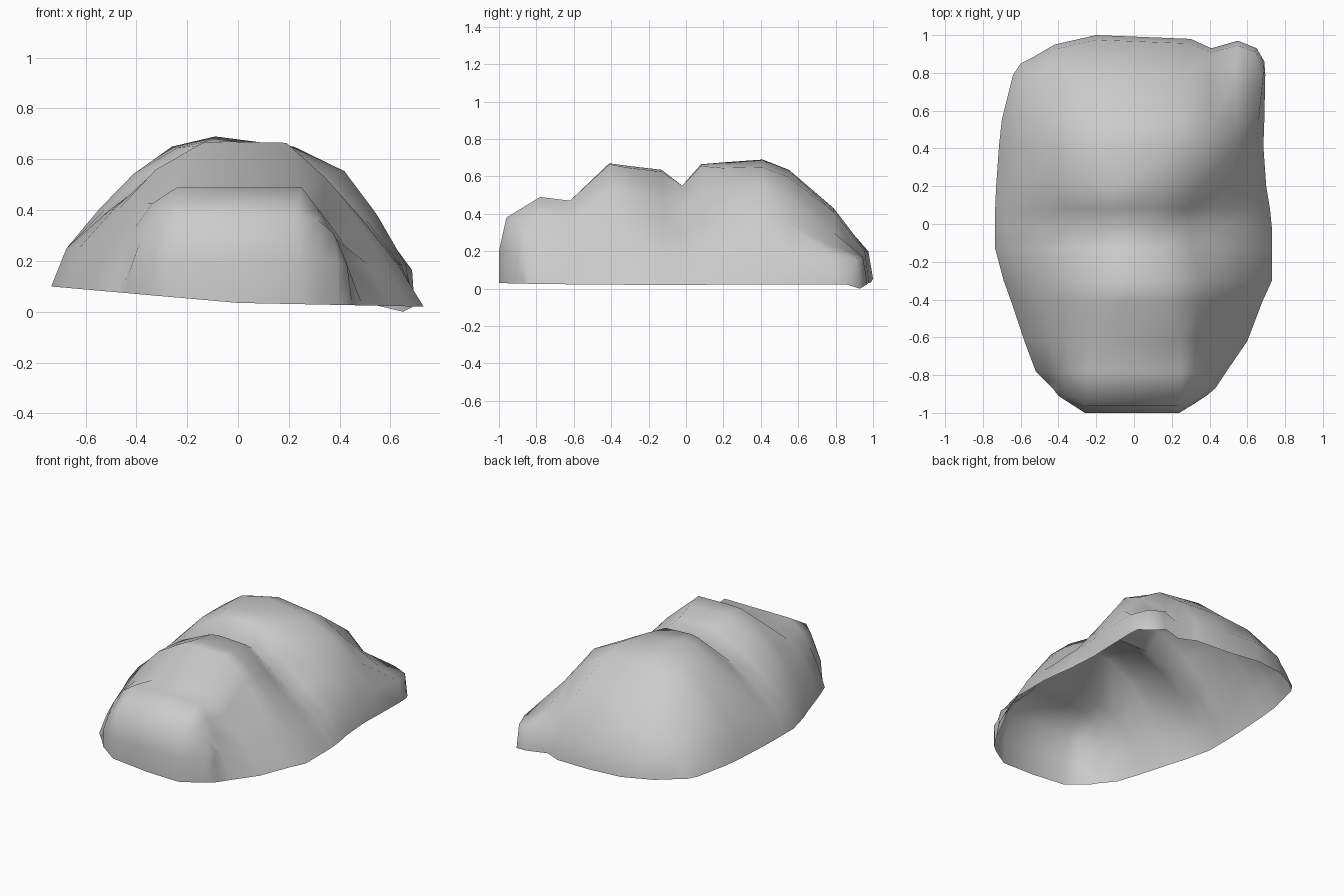
import bpy, bmesh


def base_z(x):
    # the rim of the shell rises toward the left
    return 0.035 - (0.02 if x > 0 else 0.088) * x


def flank(rim_x, top_x, top_z, inset, low, bulge):
    # one side of a cross-section, from the rim up to the shoulder
    side = 1 if rim_x > 0 else -1
    z = base_z(rim_x)
    lx, lz = rim_x - side * inset, z + min(low, top_z * 0.35)
    pts = [(rim_x, z), (lx, lz)]
    for t, k in ((1 / 3, 0.85), (2 / 3, 1.15)):
        pts.append((lx + (top_x - lx) * t + side * bulge * k,
                    lz + (top_z - lz) * t + bulge * k))
    return pts + [(top_x, top_z)]


def rib(y, xl, xr, tl, tr, zt, drop, bulge_l, bulge_r, inset_r):
    # one whole cross-section: left rim, over the top, right rim
    left = flank(xl, tl, zt - drop, 0.06, 0.15, bulge_l)
    right = flank(xr, tr, zt - drop, inset_r, 0.165, bulge_r)
    middle = [((tl + tr) / 2 - 0.07, zt)]
    return [(x, y, z) for x, z in left + middle + right[::-1]]


def end_wall(xs, ys, levels):
    # rounded end: base row, then rows that shrink inward as they rise
    rows = [[(x, y, base_z(x)) for x, y in zip(xs, ys)]]
    for scale_x, scale_y, zs in levels:
        row = [(x * scale_x, y * scale_y, z) for x, y, z in zip(xs, ys, zs)]
        row[0], row[-1] = rows[0][0], rows[0][-1]
        rows.append(row)
    return rows


# blunt front end
front = end_wall(
    [-0.47, -0.43, -0.40, -0.33, -0.26, 0, 0.24, 0.33, 0.39, 0.43, 0.45],
    [-0.83, -0.87, -0.91, -0.955, -1, -1, -1, -0.945, -0.905, -0.87, -0.84],
    [(1, 1, [0, .15, .18, .2, .2, .2, .2, .2, .2, .18, 0]),
     (0.96, 0.96, [0, .21, .28, .35, .38, .38, .38, .36, .31, .23, 0])])

# ribs: y, rim left/right, top left/right, height, shoulder drop,
# bulge left/right, inset of the right flank
ribs = [rib(*r) for r in [
    (-0.78, -0.52, 0.49, -0.24, 0.25, 0.49, 0.00, 0.02, 0.01, 0.07),
    (-0.62, -0.58, 0.60, -0.22, 0.25, 0.47, 0.00, 0.03, -0.01, 0.09),
    (-0.41, -0.65, 0.68, -0.14, 0.19, 0.67, 0.005, 0.03, 0.02, 0.10),
    (-0.30, -0.69, 0.73, -0.13, 0.18, 0.655, 0.01, 0.03, 0.02, 0.10),
    (-0.13, -0.735, 0.73, -0.12, 0.15, 0.635, 0.01, 0.025, 0.0, 0.10),
    (-0.02, -0.735, 0.73, -0.12, 0.13, 0.55, 0.00, 0.035, 0.0, 0.10),
    (0.08, -0.735, 0.72, -0.15, 0.10, 0.665, 0.01, 0.025, -0.005, 0.08),
    (0.20, -0.73, 0.70, -0.24, 0.17, 0.675, 0.03, 0.025, 0.025, 0.06),
    (0.41, -0.715, 0.685, -0.26, 0.22, 0.69, 0.04, 0.02, 0.05, 0.04),
    (0.55, -0.70, 0.69, -0.26, 0.25, 0.635, 0.04, 0.02, 0.03, 0.03),
    (0.79, -0.64, 0.695, -0.28, 0.29, 0.43, 0.02, 0.01, -0.025, 0.01)]]

# back end with the small lobe in the right corner
back = end_wall(
    [-0.60, -0.54, -0.48, -0.42, -0.20, 0.05, 0.30, 0.41, 0.55, 0.65, 0.69],
    [0.85, 0.88, 0.915, 0.95, 1, 0.99, 0.98, 0.93, 0.97, 0.935, 0.86],
    [(0.99, 0.975, [0, .17, .18, .2, .2, .2, .2, .16, .17, .16, 0])])
back[0][-2] = (0.65, 0.93, 0.0)

rows = front + ribs + back[::-1]

# open shell skinned over the rows
bm = bmesh.new()
grid = [[bm.verts.new(p) for p in row] for row in rows]
for a, b in zip(grid, grid[1:]):
    for i in range(len(a) - 1):
        bm.faces.new((a[i], a[i + 1], b[i + 1], b[i]))
bmesh.ops.remove_doubles(bm, verts=bm.verts, dist=0.0005)
bmesh.ops.recalc_face_normals(bm, faces=bm.faces)
if sum(f.normal.z for f in bm.faces) < 0:
    bmesh.ops.reverse_faces(bm, faces=bm.faces)
for f in bm.faces:
    f.smooth = True
mesh = bpy.data.meshes.new("rock_shell")
bm.to_mesh(mesh)
bm.free()
rock = bpy.data.objects.new("rock_shell", mesh)
bpy.context.collection.objects.link(rock)
